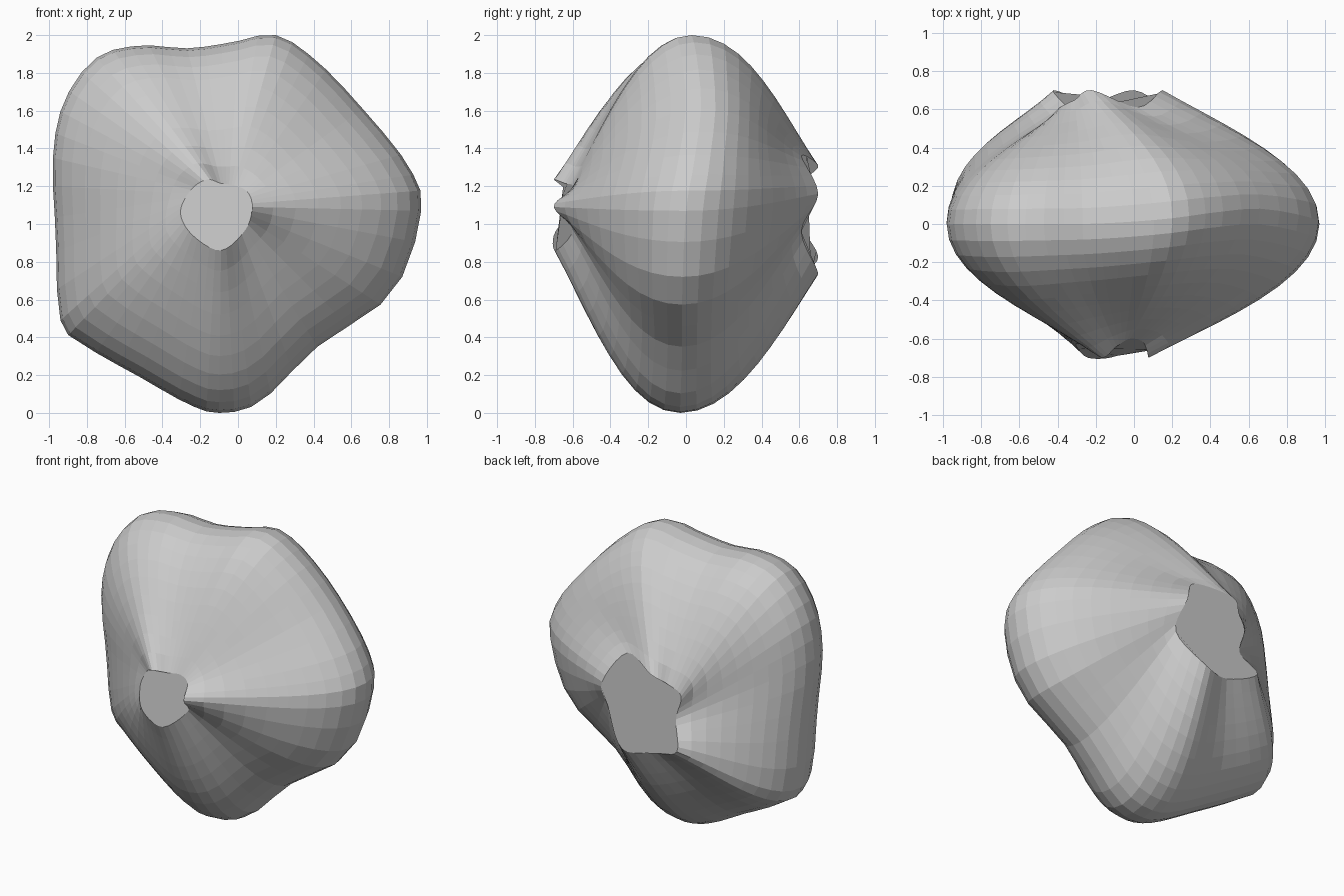
import bpy
import bmesh
from mathutils import Vector

if "Cube" in bpy.data.objects:
    bpy.data.objects.remove(bpy.data.objects["Cube"], do_unlink=True)

COLUMNS = 50      # facets around
HALF_BANDS = 10   # facets from rim to crest

# Wavy rims of the two ends, counter-clockwise from the right
FRONT_RIM = [(.075, -.7, 1.09), (.05, -.62, 1.17), (-.02, -.6, 1.205), (-.09, -.64, 1.215),
             (-.165, -.7, 1.235), (-.25, -.64, 1.18), (-.305, -.63, 1.06),
             (-.24, -.7, .94), (-.09, -.69, .86), (.04, -.6, .97)]
BACK_RIM = [(.15, .7, 1.16), (.02, .61, 1.36), (-.22, .7, 1.31), (-.31, .65, 1.25),
            (-.39, .61, 1.17), (-.35, .61, 1), (-.42, .7, .83), (-.22, .64, .75),
            (0, .7, .74), (.17, .61, .96)]
# Outer crest: four points for each of the five lobes
CREST = [(.97, 0, 1.07), (.9, .04, 1.31), (.66, .08, 1.61), (.42, .06, 1.86),
         (.2, .03, 2), (-.04, .01, 1.96), (-.27, 0, 1.93), (-.52, 0, 1.945),
         (-.75, 0, 1.88), (-.92, 0, 1.65), (-.98, 0, 1.35), (-.965, .04, .95),
         (-.94, .08, .49), (-.8, .08, .35), (-.52, .02, .19), (-.27, -.02, .05),
         (-.1, -.03, 0), (.12, -.03, .06), (.42, -.02, .35), (.82, -.02, .64)]


def smooth_loop(points, count):
    """Resample a closed loop of points with a smooth spline."""
    pts = [Vector(p) for p in points]
    n = len(pts)
    loop = []
    for i in range(count):
        k, t = divmod(i * n / count, 1)
        a, b, c, d = (pts[(int(k) + o) % n] for o in (-1, 0, 1, 2))
        loop.append(b + (c - a) * t / 2
                    + (a * 2 - b * 5 + c * 4 - d) * t * t / 2
                    + (b * 3 - a - c * 3 + d) * t ** 3 / 2)
    return loop


def meridian(rim, crest, t):
    """Point on the curve that rises from a rim to the rounded crest."""
    out = rim.lerp(crest, 0.4)
    out.y = rim.y * 0.73
    over = crest + Vector((0, rim.y * 0.44, 0))
    s = 1 - t
    return rim * s**3 + out * 3 * s * s * t + over * 3 * s * t * t + crest * t**3


front = smooth_loop(FRONT_RIM, COLUMNS)
back = smooth_loop(BACK_RIM, COLUMNS)
crest = smooth_loop(CREST, COLUMNS)

# Rings from the front rim over the crest to the back rim
steps = [i / HALF_BANDS for i in range(HALF_BANDS + 1)]
rings = [[meridian(f, c, t) for f, c in zip(front, crest)] for t in steps]
rings += [[meridian(b, c, t) for b, c in zip(back, crest)] for t in reversed(steps[:-1])]

bm = bmesh.new()
verts = [[bm.verts.new(p) for p in ring] for ring in rings]
for low, high in zip(verts, verts[1:]):
    for i in range(COLUMNS):
        j = (i + 1) % COLUMNS
        bm.faces.new((low[i], high[i], high[j], low[j]))

# End caps, facing inward
bm.faces.new(list(reversed(verts[0])))
bm.faces.new(verts[-1])

mesh = bpy.data.meshes.new("lobed_body")
bm.to_mesh(mesh)
bm.free()
body = bpy.data.objects.new("lobed_body", mesh)
bpy.context.collection.objects.link(body)

# Plain grey material
grey = bpy.data.materials.new("plain grey")
grey.use_nodes = True
colour = (0.6, 0.6, 0.6, 1)
grey.diffuse_color = colour
grey.node_tree.nodes["Principled BSDF"].inputs["Base Color"].default_value = colour
mesh.materials.append(grey)
